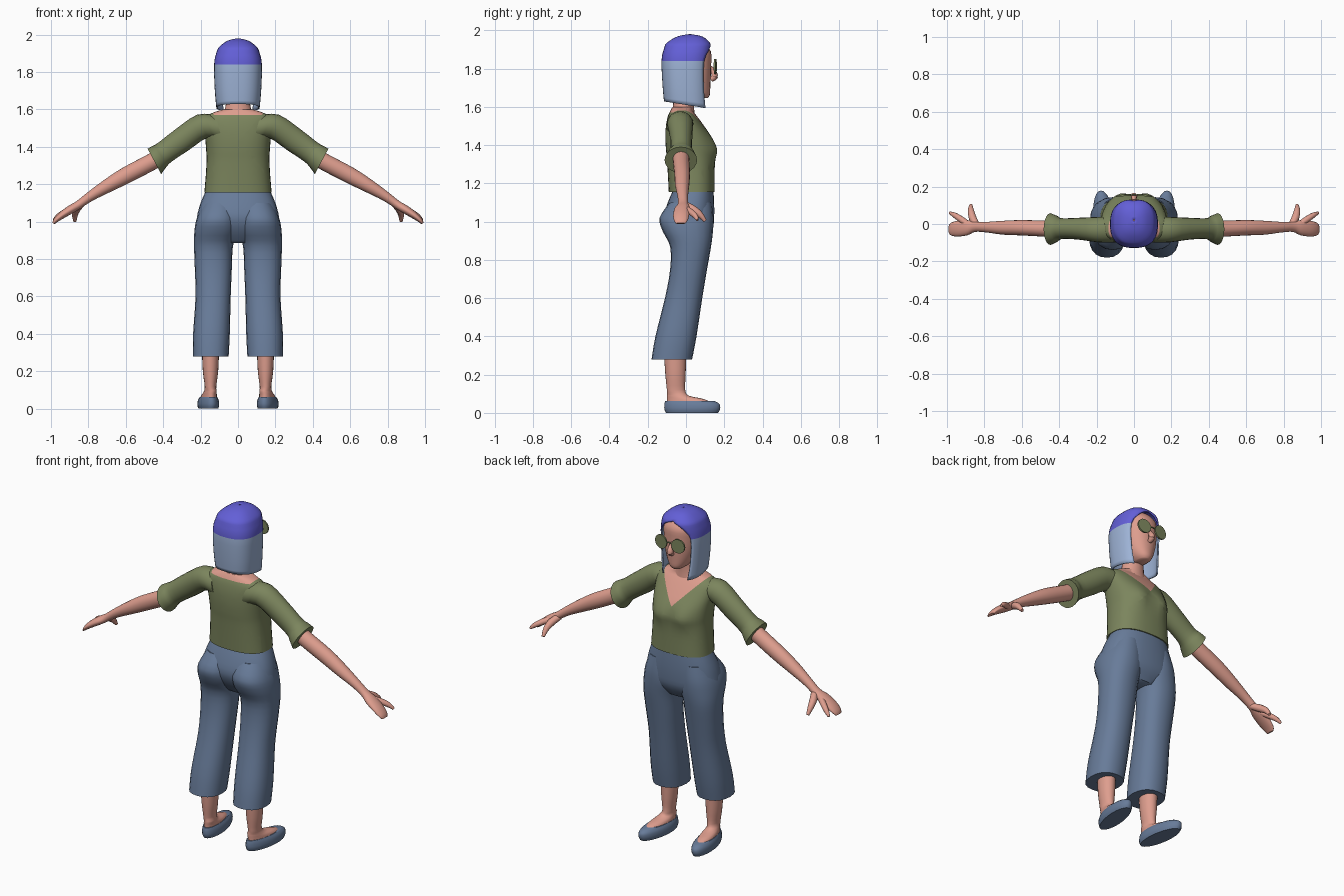
import bpy, bmesh, math
from mathutils import Vector

if "Cube" in bpy.data.objects:
    bpy.data.objects.remove(bpy.data.objects["Cube"])


def mat(name, rgb):
    m = bpy.data.materials.new(name)
    m.diffuse_color = (*rgb, 1)
    m.use_nodes = True
    m.node_tree.nodes["Principled BSDF"].inputs["Base Color"].default_value = m.diffuse_color
    return m


SKIN = mat("skin", (0.73, 0.34, 0.27))
GREEN = mat("olive green", (0.20, 0.235, 0.11))
DENIM = mat("denim blue", (0.138, 0.20, 0.32))
HAIR = mat("pale blue", (0.34, 0.45, 0.67))
CAP = mat("violet blue", (0.125, 0.115, 0.68))


def smooth_stations(st, sub):
    """Catmull-Rom interpolation of tuples of numbers."""
    out = []
    for i in range(len(st) - 1):
        a, b, c, d = st[max(i - 1, 0)], st[i], st[i + 1], st[min(i + 2, len(st) - 1)]
        for k in range(sub):
            t = k / sub
            out.append(tuple(q + 0.5 * t * (r - p + t * (2 * p - 5 * q + 4 * r - s + t * (3 * (q - r) + s - p)))
                             for p, q, r, s in zip(a, b, c, d)))
    return out + [st[-1]]


def sq(v, p):
    return math.copysign(abs(v) ** p, v)


def finish(name, bm, mats, mirror=False, angle=50):
    bmesh.ops.recalc_face_normals(bm, faces=bm.faces)
    me = bpy.data.meshes.new(name)
    bm.to_mesh(me)
    bm.free()
    for m in mats:
        me.materials.append(m)
    me.shade_smooth()
    me.set_sharp_from_angle(angle=math.radians(angle))
    ob = bpy.data.objects.new(name, me)
    bpy.context.collection.objects.link(ob)
    if mirror:
        ob.modifiers.new("mirror", "MIRROR").use_mirror_merge = False
    return ob


def bridge(bm, rings, closed=True, caps=True):
    vs = [[bm.verts.new(p) for p in r] for r in rings]
    n = len(vs[0])
    for a, b in zip(vs, vs[1:]):
        for i in range(n if closed else n - 1):
            j = (i + 1) % n
            bm.faces.new((a[i], a[j], b[j], b[i]))
    if caps:
        bm.faces.new(vs[0])
        bm.faces.new(vs[-1])


def loft(stations, n=20, sub=3, p=1.0):
    """Stations (x, y, z, ra, rb, tilt): ra lies in the xz plane at the tilt, rb along y."""
    bm = bmesh.new()
    rings = []
    for x, y, z, ra, rb, t in smooth_stations(stations, sub):
        c, s = math.cos(math.radians(t)), math.sin(math.radians(t))
        ring = []
        for i in range(n):
            a = 2 * math.pi * i / n
            u, v = ra * sq(math.cos(a), p), rb * sq(math.sin(a), p)
            ring.append((x + u * c, y + v, z + u * s))
        rings.append(ring)
    bridge(bm, rings)
    return bm


def level(x, z, rx, back, front):
    """Horizontal station given by its back and front y."""
    return (x, (back + front) / 2, z, rx, (front - back) / 2, 0)


def tube(pts, n=10):
    """Round tube through (x, y, z, r) points."""
    bm = bmesh.new()
    pts = smooth_stations(pts, 3)
    rings = []
    for i, p in enumerate(pts):
        d = Vector(pts[min(i + 1, len(pts) - 1)][:3]) - Vector(pts[max(i - 1, 0)][:3])
        u = d.cross(Vector((0.3, 0.2, 1))).normalized()
        w = d.cross(u).normalized()
        rings.append([Vector(p[:3]) + p[3] * (u * math.cos(2 * math.pi * k / n) + w * math.sin(2 * math.pi * k / n))
                      for k in range(n)])
    bridge(bm, rings)
    return bm


# Shirt body: lofted, bust swelled, then cut along the V neckline
bm = loft([level(0, *s) for s in (
    (1.155, .18, -.09, .15), (1.25, .172, -.095, .15), (1.33, .168, -.1, .15), (1.38, .17, -.105, .151),
    (1.44, .175, -.108, .133), (1.50, .182, -.105, .095), (1.55, .18, -.095, .058),
    (1.58, .14, -.082, .035), (1.60, .08, -.07, .035))], n=36, p=.8)
for v in bm.verts:
    if v.co.y > 0:
        v.co.y += .018 * math.exp(-((abs(v.co.x) - .075) / .05) ** 2 - ((v.co.z - 1.375) / .06) ** 2)
V_Z, V_SLOPE, BACK_Z = 1.43, .9, 1.57
for co, no in (((0, 0, V_Z), (1, 0, -V_SLOPE)), ((0, 0, V_Z), (1, 0, V_SLOPE)),
               ((0, -.02, 0), (0, 1, 0)), ((0, 0, BACK_Z), (0, 0, 1))):
    bmesh.ops.bisect_plane(bm, geom=bm.verts[:] + bm.edges[:] + bm.faces[:], plane_co=co, plane_no=no)
for f in bm.faces:
    c = f.calc_center_median()
    in_v = abs(c.x) < V_SLOPE * (c.z - V_Z)
    f.material_index = int(in_v and (c.y > -.02 or c.z > BACK_Z))
finish("shirt_body", bm, [GREEN, SKIN])

# Sleeves with flared cuffs
finish("sleeve", loft([
    (.10, -.03, 1.495, .078, .07, 75), (.19, -.03, 1.51, .068, .068, 65), (.30, -.025, 1.437, .066, .058, 55),
    (.39, -.025, 1.372, .062, .056, 55), (.42, -.026, 1.348, .068, .072, 59),
    (.447, -.027, 1.322, .077, .085, 62)]), [GREEN], True)

# Arms ending in mitten palms, with separate index finger and thumb
finish("arm", loft([
    (.40, -.025, 1.355, .044, .044, 58), (.47, -.025, 1.315, .045, .043, 58), (.60, -.02, 1.247, .044, .041, 60),
    (.70, -.02, 1.190, .036, .037, 58), (.79, -.017, 1.135, .026, .028, 56), (.85, -.015, 1.092, .022, .027, 54),
    (.89, -.02, 1.068, .023, .04, 50), (.94, -.025, 1.035, .020, .042, 40),
    (.973, -.027, 1.007, .014, .036, 25), (.986, -.028, .99, .007, .025, 20)]), [SKIN], True)
finish("index_finger", tube([(.89, .0, 1.066, .017), (.925, .025, 1.05, .017), (.96, .048, 1.03, .014),
                             (.985, .06, 1.008, .007)]), [SKIN], True)
finish("thumb", tube([(.84, -.01, 1.09, .018), (.862, .03, 1.068, .021), (.872, .07, 1.04, .017),
                      (.872, .1, 1.003, .009)]), [SKIN], True)

# Trousers: hips and two flared cropped legs
finish("trouser_hips", loft([level(0, *s) for s in (
    (1.18, .165, -.06, .142), (1.10, .2, -.095, .147), (1.02, .22, -.115, .147),
    (.95, .215, -.09, .138), (.885, .09, -.04, .10))], n=28, p=.85), [DENIM])
finish("trouser_leg", loft([level(*s) for s in (
    (.10, 1.10, .085, -.085, .135), (.112, 1.02, .108, -.138, .143), (.118, .95, .115, -.122, .141),
    (.131, .87, .104, -.083, .131), (.132, .75, .099, -.083, .11), (.133, .60, .094, -.11, .085),
    (.142, .40, .098, -.16, .055), (.145, .28, .095, -.18, .032))], p=.88), [DENIM], True)


# Lower legs with feet, and flat shoes turned slightly out
def turn_out(bm):
    for v in bm.verts:
        if v.co.z < .1:
            v.co.x += .12 * (v.co.y + .05)
    return bm


finish("lower_leg", turn_out(loft([level(*s) for s in (
    (.147, .31, .046, -.115, .002), (.147, .2, .041, -.108, -.002), (.147, .12, .031, -.1, -.004),
    (.148, .09, .034, -.1, .015), (.149, .072, .040, -.1, .095), (.149, .05, .044, -.1, .14))])), [SKIN], True)
finish("shoe", turn_out(loft([level(*s) for s in (
    (.149, 0, .050, -.105, .168), (.149, .02, .056, -.113, .178), (.149, .045, .053, -.113, .176),
    (.149, .062, .044, -.109, .15))], n=24)), [DENIM], True)

# Neck and head
finish("neck", loft([level(0, *s) for s in (
    (1.56, .09, -.075, .045), (1.61, .068, -.068, .042), (1.69, .058, -.062, .045))]), [SKIN])
finish("head", loft([level(0, *s) for s in (
    (1.645, .03, .02, .112), (1.662, .05, -.02, .124), (1.70, .075, -.06, .127), (1.76, .095, -.09, .13),
    (1.83, .103, -.1, .132), (1.89, .1, -.095, .13), (1.93, .07, -.06, .10))], n=24, p=.9), [SKIN])
finish("nose", tube([(0, .12, 1.815, .008), (0, .142, 1.785, .014), (0, .15, 1.758, .018),
                     (0, .13, 1.742, .012)]), [SKIN])

# Bobbed hair open around the face; everything above the band is the cap
BAND = 1.84
rings = []
for z, rx, back, front, a0 in smooth_stations([
        (1.98, .004, .016, .024, 0), (1.968, .055, -.045, .085, 0), (1.935, .1, -.1, .125, 0),
        (1.905, .115, -.115, .132, 24), (BAND, .128, -.128, .128, 46), (1.70, .124, -.122, .125, 46),
        (1.61, .116, -.115, .125, 40)], 3):
    a0 = math.radians(max(a0, 0))
    ring = []
    for i in range(33):
        a = a0 + (2 * math.pi - 2 * a0) * i / 32
        y = (front + back) / 2 + (front - back) / 2 * sq(math.cos(a), .8)
        drop = .16 * y * max(0, (1.72 - z) / .11)
        ring.append((rx * sq(math.sin(a), .8), y, z - drop))
    rings.append(ring)
bm = bmesh.new()
bridge(bm, rings, closed=False, caps=False)
bmesh.ops.remove_doubles(bm, verts=bm.verts, dist=.0005)
for f in bm.faces:
    f.material_index = int(f.calc_center_median().z > BAND)
hair = finish("hair_and_cap", bm, [HAIR, CAP])
solid = hair.modifiers.new("thickness", "SOLIDIFY")
solid.thickness, solid.offset = .008, -1

# Round glasses
bm = bmesh.new()
bmesh.ops.create_cone(bm, cap_ends=True, segments=16, radius1=.041, radius2=.041, depth=.009)
for v in bm.verts:
    x, y, z = v.co
    v.co = (x + .056, .153 + z - .1 * x, 1.81 + y)
finish("lens", bm, [GREEN], True, 40)
finish("glasses_bridge", tube([(-.02, .154, 1.815, .004), (0, .157, 1.819, .004), (.02, .154, 1.815, .004)], 6), [GREEN])
